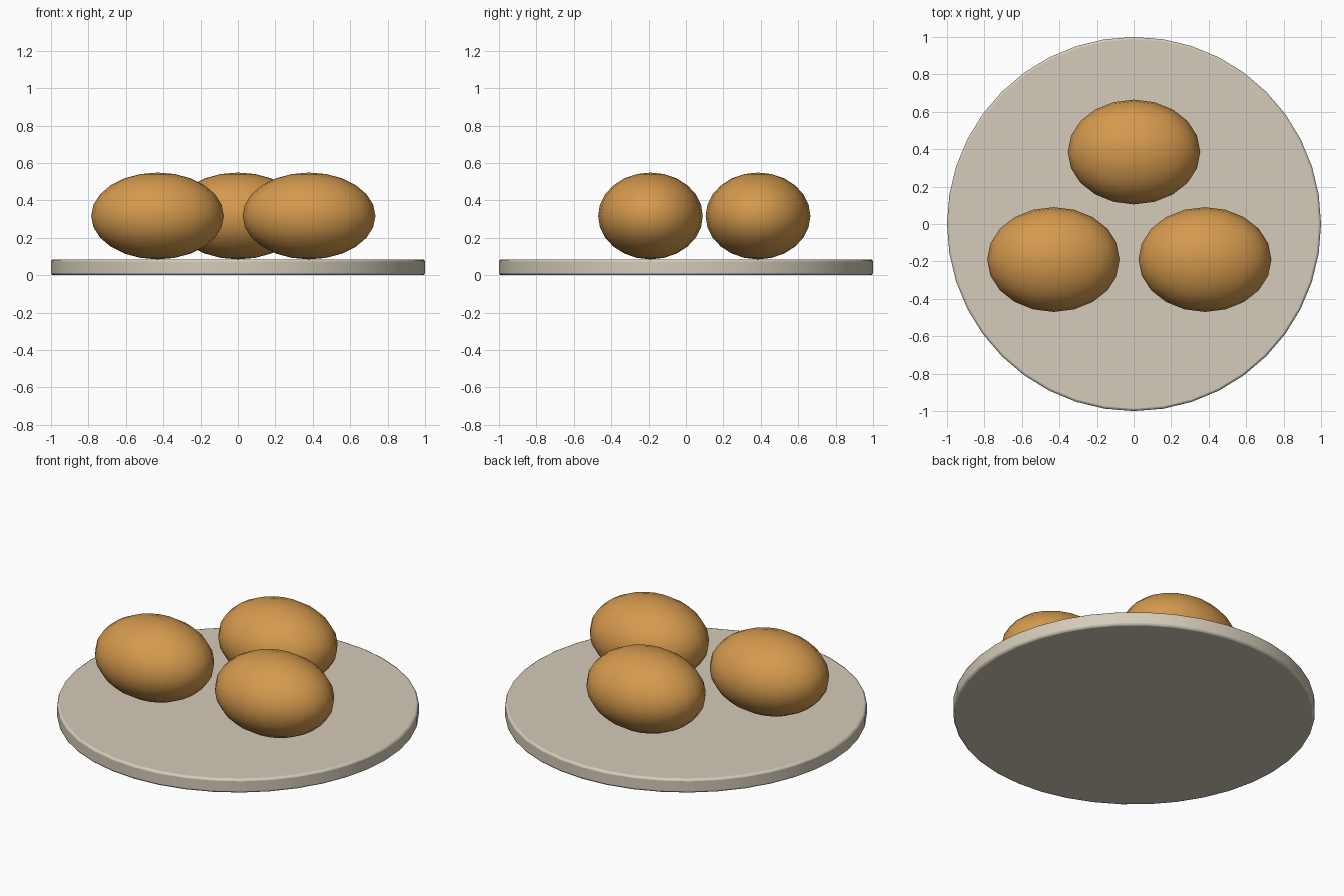
import bpy

if "Cube" in bpy.data.objects:
    bpy.data.objects.remove(bpy.data.objects["Cube"])

def material(name, color):
    m = bpy.data.materials.new(name)
    m.diffuse_color = (*color, 1)
    m.use_nodes = True
    m.node_tree.nodes["Principled BSDF"].inputs["Base Color"].default_value = m.diffuse_color
    return m

stone = material("pale stone", (0.66, 0.60, 0.49))
crust = material("golden crust", (0.66, 0.32, 0.075))

THICK = 0.085

# round plate with softened rims
bpy.ops.mesh.primitive_cylinder_add(vertices=40, radius=1, depth=THICK,
                                    location=(0, 0, THICK / 2))
plate = bpy.context.object
plate.name = "plate"
plate.data.materials.append(stone)
bevel = plate.modifiers.new("rim", "BEVEL")
bevel.width = 0.012
bevel.segments = 2
bevel.limit_method = 'ANGLE'
bevel.angle_limit = 1.0
bpy.ops.object.shade_smooth_by_angle()

# three rolls resting on the plate
RX, RY, RZ = 0.355, 0.28, 0.232
for name, x, y in (("left_roll", -0.43, -0.19),
                   ("right_roll", 0.38, -0.19),
                   ("back_roll", 0.0, 0.385)):
    bpy.ops.mesh.primitive_uv_sphere_add(segments=20, ring_count=12, radius=1,
                                         location=(x, y, THICK + RZ))
    roll = bpy.context.object
    roll.name = name
    roll.scale = (RX, RY, RZ)
    bpy.ops.object.transform_apply(location=False, rotation=False, scale=True)
    roll.data.materials.append(crust)
    bpy.ops.object.shade_smooth()
